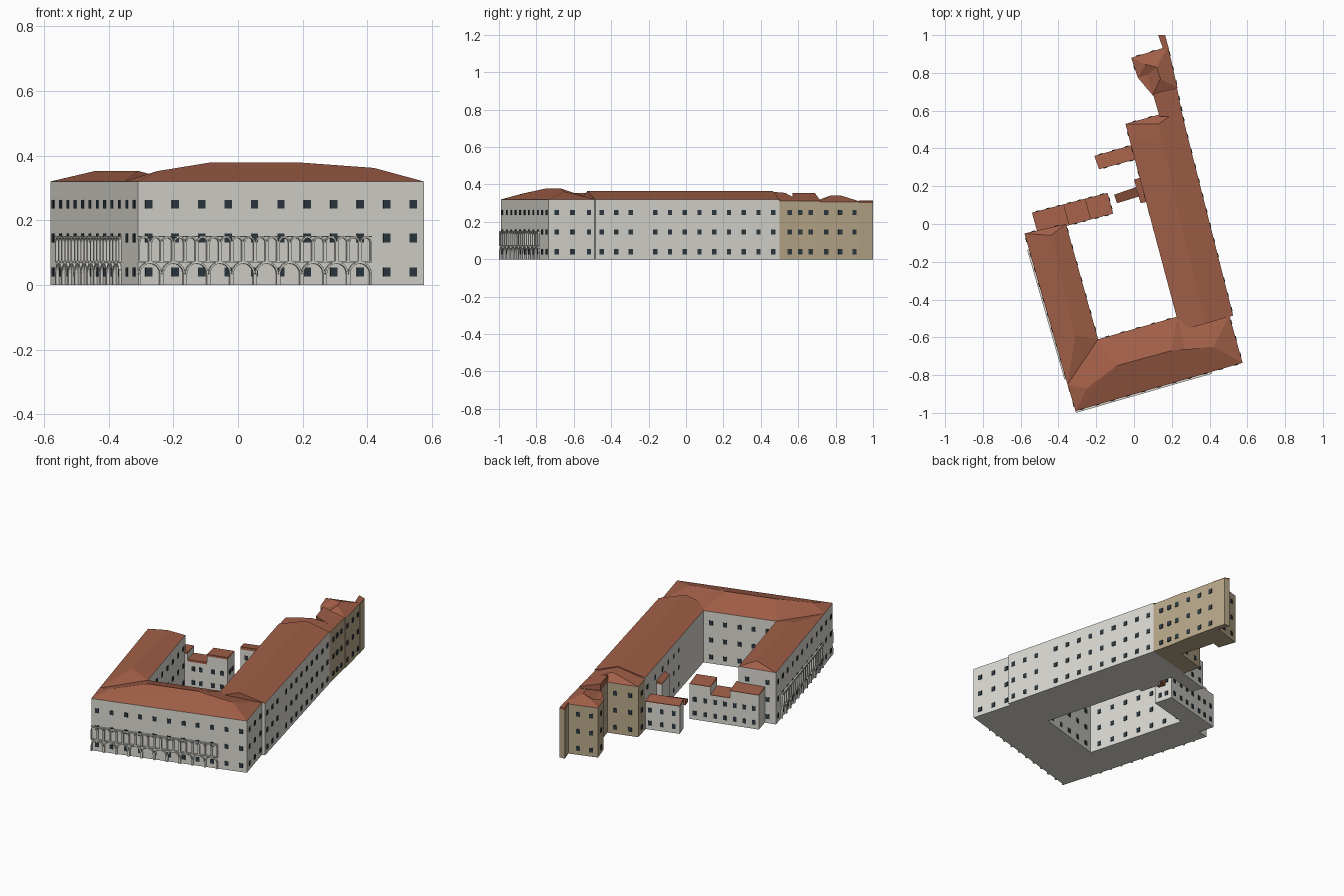
import bpy, bmesh, math
from mathutils import Vector

if "Cube" in bpy.data.objects:
    bpy.data.objects.remove(bpy.data.objects["Cube"])

def material(name, rgb):
    m = bpy.data.materials.new(name)
    m.diffuse_color = (*rgb, 1)
    m.use_nodes = True
    m.node_tree.nodes["Principled BSDF"].inputs["Base Color"].default_value = m.diffuse_color
    return m

PLASTER = material("pale_plaster", (0.70, 0.69, 0.64))
OCHRE = material("ochre_plaster", (0.48, 0.39, 0.25))
TILE = material("roof_tile", (0.36, 0.115, 0.065))
GLASS = material("dark_glass", (0.025, 0.04, 0.05))

def finish(name, bm, mat):
    bmesh.ops.recalc_face_normals(bm, faces=bm.faces)
    me = bpy.data.meshes.new(name)
    bm.to_mesh(me)
    bm.free()
    me.materials.append(mat)
    ob = bpy.data.objects.new(name, me)
    bpy.context.collection.objects.link(ob)
    return ob

def add_prism(bm, lower, upper):
    a = [bm.verts.new(p) for p in lower]
    b = [bm.verts.new(p) for p in upper]
    n = len(a)
    bm.faces.new(a)
    bm.faces.new(b[::-1])
    for i in range(n):
        bm.faces.new((a[i], a[(i + 1) % n], b[(i + 1) % n], b[i]))

def block(name, pts, z0, z1, mat):
    """Vertical prism; z1 may be one height or one per corner."""
    zs = z1 if isinstance(z1, list) else [z1] * len(pts)
    bm = bmesh.new()
    add_prism(bm, [(x, y, z0) for x, y in pts], [(x, y, z) for (x, y), z in zip(pts, zs)])
    return finish(name, bm, mat)

def roof(name, eaves, z, ridge, faces):
    """Closed roof: eave corners come first, then ridge points."""
    bm = bmesh.new()
    v = [bm.verts.new((x, y, z)) for x, y in eaves] + [bm.verts.new(p) for p in ridge]
    bm.faces.new(v[:len(eaves)][::-1])
    for f in faces:
        bm.faces.new([v[i] for i in f])
    bmesh.ops.triangulate(bm, faces=[f for f in bm.faces if len(f.verts) > 4])
    return finish(name, bm, TILE)

def bar(bm, a, b, side, w, d):
    """Box from a to b, width w along the normal in the wall plane, depth d outward."""
    a, b = Vector(a), Vector(b)
    n = (b - a).cross(side).normalized() * w / 2
    s = side * d / 2
    ring = lambda p: [p + n + s, p - n + s, p - n - s, p + n - s]
    add_prism(bm, ring(a), ring(b))

UP = Vector((0, 0, 1))

def windows(name, p0, p1, n, zs=(0.04, 0.145, 0.25), first=0.035, last=0.035, w=0.023):
    p0, p1 = Vector((*p0, 0)), Vector((*p1, 0))
    d = (p1 - p0).normalized()
    side = d.cross(UP)
    length = (p1 - p0).length - first - last
    bm = bmesh.new()
    for i in range(n):
        c = p0 + d * (first + length * (i / (n - 1) if n > 1 else 0.5))
        for z in zs:
            bar(bm, c + UP * (z - 0.0135), c + UP * (z + 0.0135), side, w, 0.006)
    finish(name, bm, GLASS)

def arcade(name, p0, p1, n, z0, top, t=0.006, d=0.01, seg=10):
    """Row of n thin arches standing just outside the wall line p0-p1."""
    p0, p1 = Vector((*p0, 0)), Vector((*p1, 0))
    u = (p1 - p0).normalized()
    side = u.cross(UP)
    pitch = (p1 - p0).length / n
    r = pitch / 2 - t / 2
    bm = bmesh.new()
    for i in range(n):
        c = p0 + u * pitch * (i + 0.5) + side * d / 2
        spring = top - r - t / 2
        arc = [c + u * r * math.cos(math.pi * k / seg) + UP * (spring + r * math.sin(math.pi * k / seg))
               for k in range(seg + 1)]
        path = [c + u * r + UP * z0] + arc + [c - u * r + UP * z0]
        for a, b in zip(path, path[1:]):
            bar(bm, a, b, side, t, d)
    # ledge over the arches
    e = side * d / 2 + UP * top
    bar(bm, p0 + e, p1 + e, side, 0.004, d)
    finish(name, bm, PLASTER)

def along(a, b, s):
    return (a[0] + (b[0] - a[0]) * s, a[1] + (b[1] - a[1]) * s)

# Plan corners
A, B, C, D, E, F = (-.31, -.99), (.575, -.735), (.505, -.485), (.23, -.49), (-.19, -.61), (-.352, -.85)
I, J = (-.36, 0), (-.58, -.05)
M, N, N2, M2 = (.245, -.565), (.525, -.485), (.275, .5), (-.018, .425)
H = .32

# South wing
south = [A, B, C, D, E, F]
block("south_wing_walls", south, 0, H, PLASTER)
roof("south_wing_roof", south, H,
     [(-.25, -.87, .352), (-.09, -.75, .378), (.2, -.67, .378), (.28, -.69, .362), (.42, -.65, .362)],
     [(0, 1, 10, 9, 8, 7, 6), (0, 6, 5), (1, 2, 10), (5, 6, 7, 4), (4, 7, 8, 3), (3, 8, 9), (3, 9, 10, 2)])

# West wing
west = [F, E, I, J]
block("west_wing_walls", west, 0, H, PLASTER)
roof("west_wing_roof", west, H, [(-.31, -.59, .353), (-.44, -.06, .353)],
     [(0, 4, 5, 3), (1, 2, 5, 4), (2, 3, 5), (0, 1, 4)])

# East wing
east = [M, N, N2, M2]
block("east_wing_walls", east, 0, H, PLASTER)
roof("east_wing_roof", east, H, [(.375, -.528, .364), (.14, .466, .364)],
     [(0, 1, 4), (1, 2, 5, 4), (2, 3, 5), (3, 0, 4, 5)])

# Ochre north end of the east wing
N3, N4, W3 = (.249, .61), (-.045, .53), (.135, .58)
north = [M2, N2, N3, W3, N4]
block("north_end_walls", north, 0, .312, OCHRE)
roof("north_end_roof", north, .312, [(.14, .466, .36), (.13, .53, .355)],
     [(0, 5, 6, 4), (0, 1, 5), (1, 2, 6, 5), (2, 3, 6), (3, 4, 6)])
link = [(.135, .57), (.257, .57), (.228, .72), (.1, .69)]
block("link_walls", link, 0, .31, OCHRE)
block("link_roof", link, .31, [.353, .312, .312, .353], TILE)

# Far north pavilion and its narrow tip
pav = [(-.015, .88), (.18, .94), (.23, .72), (.1, .68), (.072, .79), (.02, .775)]
block("pavilion_walls", pav, 0, .306, OCHRE)
roof("pavilion_roof", pav, .306, [(.14, .77, .34), (.12, .83, .34), (.06, .845, .33)],
     [(0, 8, 7, 1), (1, 7, 6, 2), (2, 6, 3), (3, 6, 7, 4), (4, 7, 8, 5), (5, 8, 0)])
tip = [(.155, .925), (.185, .925), (.165, 1), (.128, 1)]
block("tip_walls", tip, 0, .3, OCHRE)
block("tip_roof", tip, .3, [.315, .306, .306, .315], TILE)

# Low northwest range in three steps
a0, a1, b0, b1 = (-.54, .06), (-.14, .165), (-.51, -.05), (-.11, .055)
for k, (s0, s1, h) in enumerate([(0, .42, .21), (.42, .7, .165), (.7, 1, .215)]):
    q = [along(b0, b1, s0), along(b0, b1, s1), along(a0, a1, s1), along(a0, a1, s0)]
    block(f"low_range_walls_{k}", q, 0, h, PLASTER)
    block(f"low_range_roof_{k}", q, h, [h + .012, h + .012, h + .003, h + .003], TILE)
    windows(f"low_range_north_windows_{k}", q[3], q[2], 3 if k == 0 else 2, (.04, .125), .03, .03, .02)
    windows(f"low_range_south_windows_{k}", q[0], q[1], 2, (.04, .125), .035, .035, .02)
windows("low_range_end_windows", b1, a1, 2, (.04, .125), .035, .035, .02)

# Court spur, bay and small raised canopy roof
spur = [(-.185, .29), (.02, .345), (-.005, .42), (-.21, .36)]
block("spur_walls", spur, 0, .168, PLASTER)
block("spur_roof", spur, .168, [.184, .184, .172, .172], TILE)
windows("spur_north_windows", spur[3], spur[2], 3, (.04, .12), w=.02)
windows("spur_south_windows", spur[0], spur[1], 3, (.04, .12), w=.02)
bay = [(.035, .11), (.08, .12), (.05, .25), (0, .235)]
block("bay_walls", bay, 0, .2, PLASTER)
block("bay_roof", bay, .2, [.205, .23, .23, .205], TILE)
block("canopy_roof", [(-.09, .11), (.025, .145), (.01, .195), (-.105, .155)], .07, [.09, .09, .11, .11], TILE)

# Window rows, wall by wall
windows("south_front_windows", A, B, 11)
windows("south_end_windows", B, C, 3, first=.045)
windows("west_outer_windows", A, J, 12)
windows("west_court_windows", E, I, 7, first=.06)
windows("west_north_windows", J, I, 2, first=.05, last=.05)
windows("south_court_windows", E, D, 5, first=.05, last=.05)
windows("east_outer_windows_a", N, along(N, N2, .2), 3, first=.035, last=.008)
windows("east_outer_windows_b", along(N, N2, .325), N2, 9, first=0)
windows("east_court_windows", D, along(D, M2, .64), 7, first=.06)
windows("east_court_windows_far", along(D, M2, .66), M2, 3, zs=(.25,))
windows("north_outer_windows", N2, (.228, .72), 3, first=.055, last=.055)
windows("pavilion_outer_windows", pav[2], pav[1], 3, first=.03, last=.04)
windows("north_end_windows", N4, W3, 2, first=.05, last=.05)
windows("north_end_west_windows", M2, N4, 1)
windows("pavilion_north_windows", pav[0], along(pav[0], pav[1], .75), 2, first=.04)
windows("pavilion_west_windows", pav[5], pav[0], 1)

# Two-tier arcades on the front and the west side
f0, f1 = along(A, B, .0), along(A, B, .815)
w0, w1 = along(J, A, .09), along(J, A, .82)
for tag, p, q in (("front", f0, f1), ("west", w0, w1)):
    arcade(f"{tag}_lower_arcade", p, q, 10, 0, .072)
    arcade(f"{tag}_upper_arcade", p, q, 20, .074, .15, t=.005)
